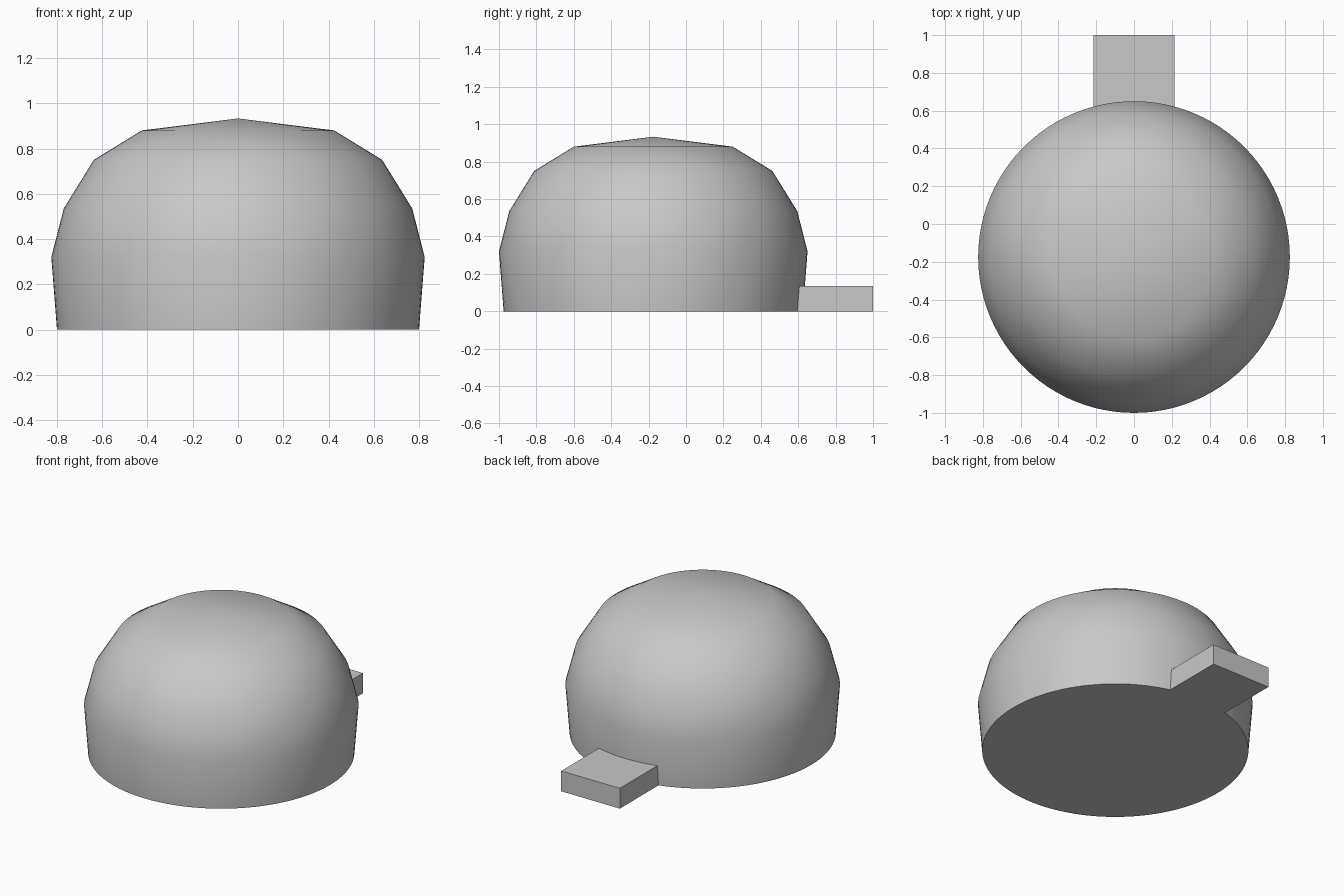
import bpy, bmesh, math

cube = bpy.data.objects.get("Cube")
if cube:
    bpy.data.objects.remove(cube, do_unlink=True)

grey = bpy.data.materials.new("light grey")
grey.use_nodes = True
colour = (0.58, 0.58, 0.58, 1)
grey.diffuse_color = colour
grey.node_tree.nodes["Principled BSDF"].inputs["Base Color"].default_value = colour

CENTRE_Y = -0.175


def finish(name, bm, smooth_angle=None):
    bmesh.ops.recalc_face_normals(bm, faces=bm.faces)
    mesh = bpy.data.meshes.new(name)
    bm.to_mesh(mesh)
    bm.free()
    mesh.materials.append(grey)
    obj = bpy.data.objects.new(name, mesh)
    bpy.context.collection.objects.link(obj)
    if smooth_angle:
        bpy.ops.object.select_all(action="DESELECT")
        obj.select_set(True)
        bpy.context.view_layer.objects.active = obj
        bpy.ops.object.shade_smooth_by_angle(angle=math.radians(smooth_angle))
    return obj


# Dome: a faceted profile (radius, height) revolved about its axis
profile = [(0.8, 0), (0.825, 0.32), (0.77, 0.535), (0.637, 0.75), (0.425, 0.88)]
SIDES = 96
bm = bmesh.new()
rings = []
for radius, z in profile:
    angles = [2 * math.pi * i / SIDES for i in range(SIDES)]
    rings.append([bm.verts.new((radius * math.cos(a), CENTRE_Y + radius * math.sin(a), z))
                  for a in angles])
apex = bm.verts.new((0, CENTRE_Y, 0.933))
bm.faces.new(rings[0])
for i in range(SIDES):
    j = (i + 1) % SIDES
    for low, high in zip(rings, rings[1:]):
        bm.faces.new((low[i], low[j], high[j], high[i]))
    bm.faces.new((rings[-1][i], rings[-1][j], apex))
finish("dome", bm, 45)

# Tab: flat block reaching out from the back of the dome
bm = bmesh.new()
bmesh.ops.create_cube(bm, size=1)
for v in bm.verts:
    v.co.x *= 0.43
    v.co.y = 1.0 if v.co.y > 0 else 0.5
    v.co.z = 0.135 if v.co.z > 0 else 0
finish("back_tab", bm)
